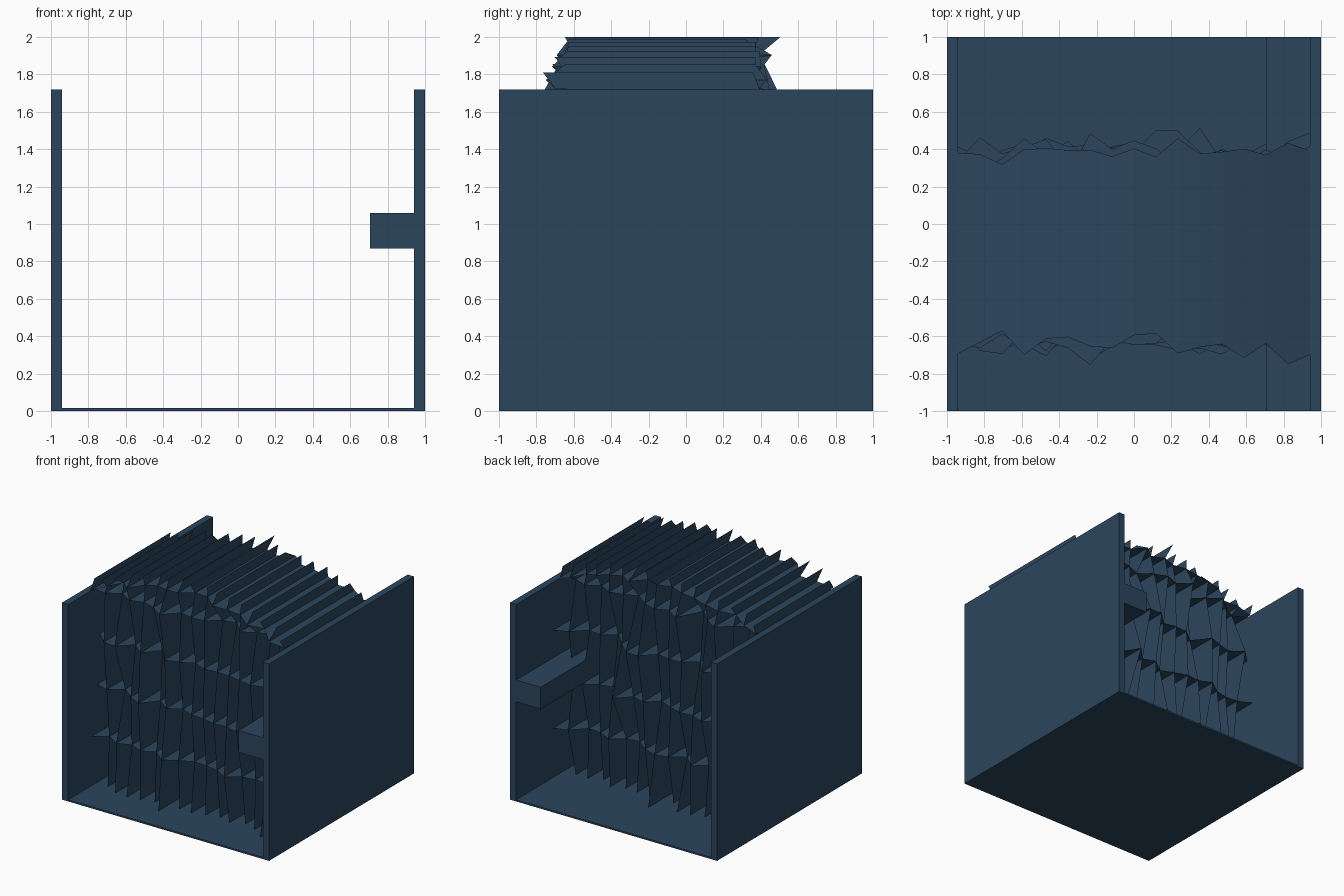
import bpy, bmesh, random

if "Cube" in bpy.data.objects:
    bpy.data.objects.remove(bpy.data.objects["Cube"])

random.seed(4)
mat = bpy.data.materials.new("dark_blue")
mat.diffuse_color = (0.025, 0.06, 0.11, 1)
mat.use_nodes = True
mat.node_tree.nodes["Principled BSDF"].inputs["Base Color"].default_value = mat.diffuse_color


def finish(name, bm):
    me = bpy.data.meshes.new(name)
    bm.to_mesh(me)
    bm.free()
    me.materials.append(mat)
    ob = bpy.data.objects.new(name, me)
    bpy.context.collection.objects.link(ob)
    return ob


def box(name, lo, hi):
    bm = bmesh.new()
    bmesh.ops.create_cube(bm, size=1)
    for v in bm.verts:
        v.co = [(a + b) / 2 + c * (b - a) for a, b, c in zip(lo, hi, v.co)]
    return finish(name, bm)


# Channel: floor, two side walls and the inner rail
IN = 0.94
box("floor", (-IN, -1, 0), (IN, 1, 0.015))
box("left_wall", (-1, -1, 0), (-IN, 1, 1.72))
box("right_wall", (IN, -1, 0), (1, 1, 1.72))
box("rail", (0.705, -1, 0.87), (IN, 1, 1.06))

# Lattice of thin sheets with ragged front and back edges
N = 17
xs = [-IN + 2 * IN * i / (N - 1) for i in range(N)]
LEVELS = [0.015, 0.445, 0.87, 1.30, 1.722]


def arch(x):
    return 1.725 + 0.19 * (1 - (x / IN) ** 2)


def ragged(mid):
    return mid + max(-0.13, min(0.13, random.gauss(0, 0.055)))


# nodes[i][k] = (z, front y, back y) where sheet i crosses level k
nodes = []
for x in xs:
    zs = LEVELS + [arch(x), arch(x) + 0.085]
    nodes.append([(z, ragged(-0.65), ragged(0.39)) for z in zs])


def ribbon(name, points):
    """Strip of quads through (x, z, front, back) stations."""
    bm = bmesh.new()
    prev = None
    for x, z, f, b in points:
        pair = [bm.verts.new((x, f, z)), bm.verts.new((x, b, z))]
        if prev:
            bm.faces.new((prev[0], prev[1], pair[1], pair[0]))
        prev = pair
    return finish(name, bm)


for i, x in enumerate(xs):
    ribbon(f"upright_sheet_{i}", [(x, *n) for n in nodes[i]])

for k in range(1, 6):
    name = "arched_sheet" if k == 5 else f"level_sheet_{k}"
    ribbon(name, [(x, *nodes[i][k]) for i, x in enumerate(xs)])
